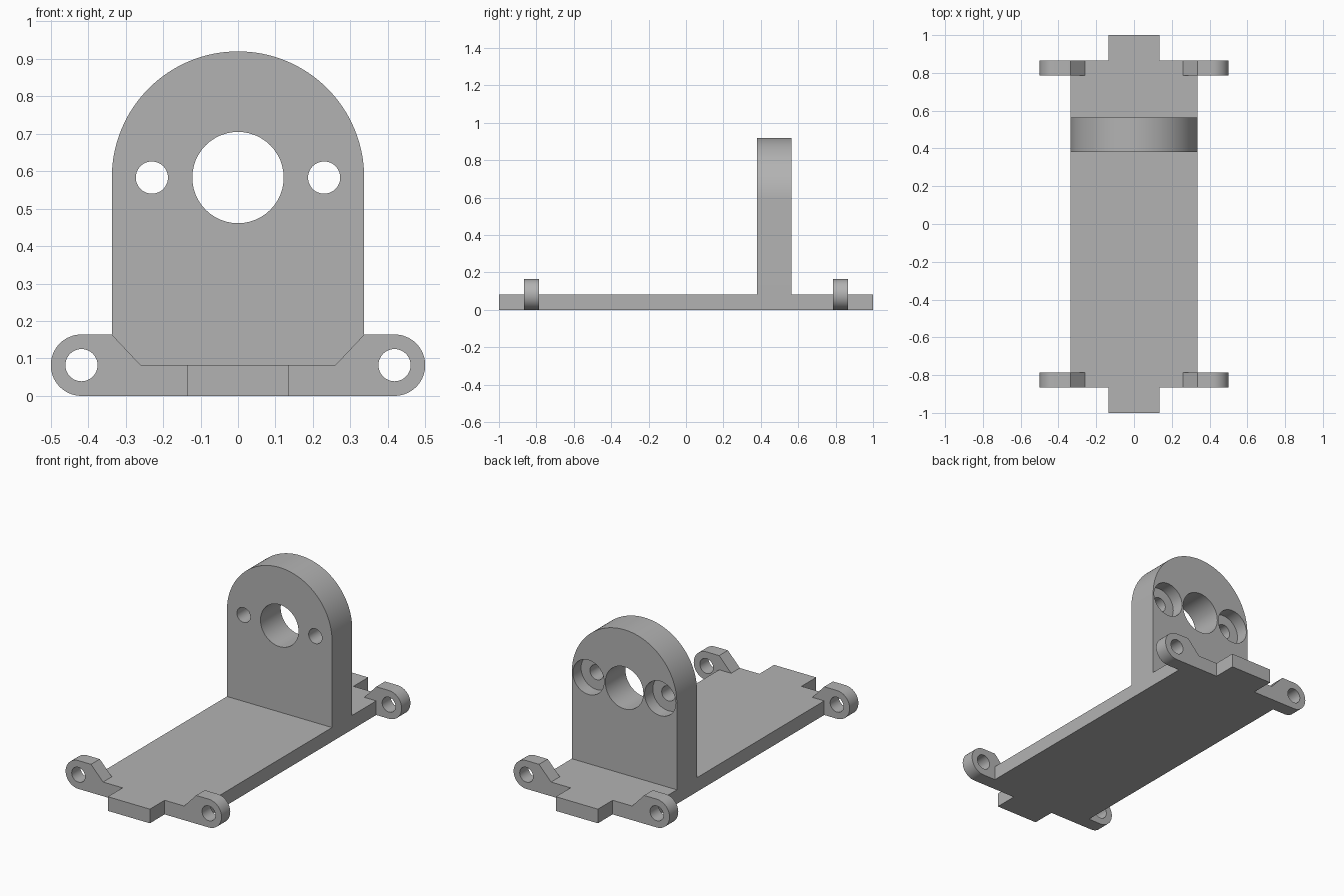
import bpy
import bmesh
from math import cos, sin, pi

cube = bpy.data.objects.get("Cube")
if cube:
    bpy.data.objects.remove(cube, do_unlink=True)

HALF_W, BASE_T = 0.337, 0.082          # plate half width and thickness
END_Y, EAR_IN = 0.865, 0.785           # outer and inner face of the ears
WALL_Y0, WALL_Y1 = 0.38, 0.565         # motor wall front and back
BORE_Z = 0.583
EAR_X = 0.418

grey = bpy.data.materials.new("plain grey")
grey.use_nodes = True
colour = (0.45, 0.45, 0.45, 1)
grey.diffuse_color = colour
grey.node_tree.nodes["Principled BSDF"].inputs["Base Color"].default_value = colour


def arc(cx, cz, r, start, end, steps):
    return [(cx + r * cos(start + (end - start) * i / steps),
             cz + r * sin(start + (end - start) * i / steps)) for i in range(steps + 1)]


def prism(name, outline, y0, y1):
    """Extrude an outline in x and z from y0 to y1."""
    bm = bmesh.new()
    face = bm.faces.new([bm.verts.new((x, y0, z)) for x, z in outline])
    new = bmesh.ops.extrude_face_region(bm, geom=[face])["geom"]
    bmesh.ops.translate(bm, vec=(0, y1 - y0, 0),
                        verts=[v for v in new if isinstance(v, bmesh.types.BMVert)])
    bmesh.ops.recalc_face_normals(bm, faces=bm.faces)
    mesh = bpy.data.meshes.new(name)
    bm.to_mesh(mesh)
    bm.free()
    mesh.materials.append(grey)
    obj = bpy.data.objects.new(name, mesh)
    bpy.context.collection.objects.link(obj)
    return obj


def box(name, half_x, y0, y1):
    return prism(name, [(-half_x, 0), (half_x, 0), (half_x, BASE_T), (-half_x, BASE_T)], y0, y1)


def cylinder(name, x, z, r, y0, y1):
    return prism(name, arc(x, z, r, 0, 2 * pi, 48)[:-1], y0, y1)


def combine(target, tool, operation):
    """Apply a boolean and discard the tool."""
    mod = target.modifiers.new(operation, 'BOOLEAN')
    mod.operation, mod.solver, mod.object = operation, 'EXACT', tool
    bpy.context.view_layer.objects.active = target
    bpy.ops.object.modifier_apply(modifier=mod.name)
    bpy.data.objects.remove(tool, do_unlink=True)


# Base plate with a tongue running out of both ends
bracket = box("mounting_bracket", HALF_W, -END_Y, END_Y)
combine(bracket, box("end_tongues", 0.135, -1, 1), 'UNION')

# Arched upright wall
wall = [(-HALF_W, 0), (HALF_W, 0)] + arc(0, BORE_Z, HALF_W, 0, pi, 64)
combine(bracket, prism("upright_wall", wall, WALL_Y0, WALL_Y1), 'UNION')

# Four rounded ears, each with a sloped shoulder on the plate
for side in (-1, 1):
    ear = [(0.26, 0)] + arc(EAR_X, BASE_T, BASE_T, -pi / 2, pi / 2, 32)
    ear += [(HALF_W, 2 * BASE_T), (0.26, BASE_T)]
    ear = [(side * x, z) for x, z in ear]
    for y0, y1 in ((-END_Y, -EAR_IN), (EAR_IN, END_Y)):
        combine(bracket, prism("ear", ear, y0, y1), 'UNION')
        combine(bracket, cylinder("ear_hole", side * EAR_X, BASE_T, 0.043,
                                  y0 - 0.05, y1 + 0.05), 'DIFFERENCE')
    # Screw hole with a counterbore on the back of the wall
    combine(bracket, cylinder("screw_hole", side * 0.23, BORE_Z, 0.043, 0.3, 0.65), 'DIFFERENCE')
    combine(bracket, cylinder("counterbore", side * 0.23, BORE_Z, 0.1,
                              WALL_Y1 - 0.075, 0.65), 'DIFFERENCE')

# Central bore
combine(bracket, cylinder("shaft_bore", 0, BORE_Z, 0.122, 0.3, 0.65), 'DIFFERENCE')

# Merge the flush faces and smooth only the curved ones
bm = bmesh.new()
bm.from_mesh(bracket.data)
bmesh.ops.remove_doubles(bm, verts=bm.verts, dist=0.0001)
bmesh.ops.dissolve_limit(bm, angle_limit=0.01, verts=bm.verts, edges=bm.edges)
bm.to_mesh(bracket.data)
bm.free()

bpy.ops.object.select_all(action='DESELECT')
bracket.select_set(True)
bpy.context.view_layer.objects.active = bracket
bpy.ops.object.shade_smooth_by_angle(angle=pi / 6)
